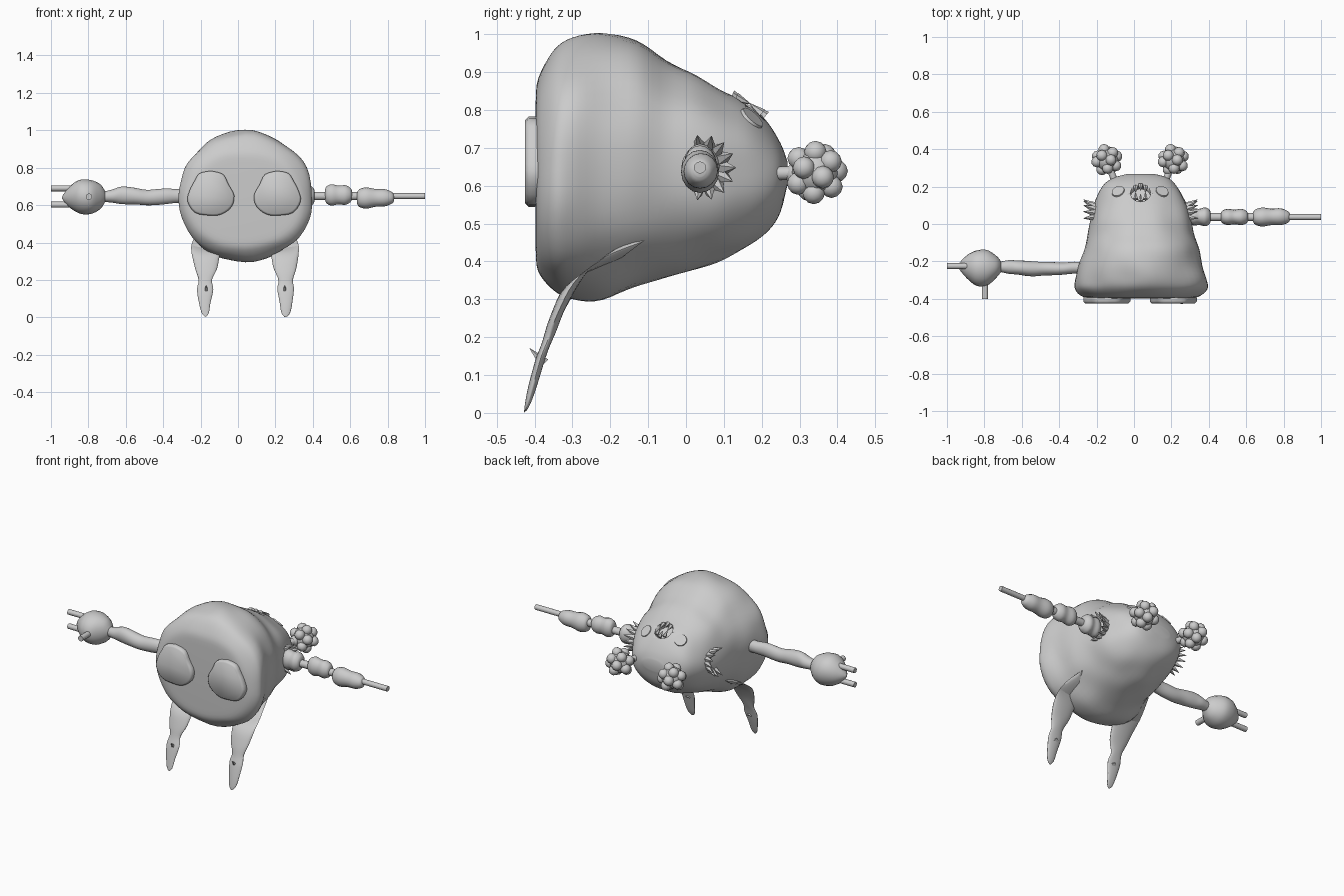
import bpy, bmesh, math
from mathutils import Vector, noise
from mathutils.bvhtree import BVHTree

if "Cube" in bpy.data.objects:
    bpy.data.objects.remove(bpy.data.objects["Cube"])

grey = bpy.data.materials.new("plain grey")
grey.diffuse_color = (0.6, 0.6, 0.6, 1)
grey.use_nodes = True
grey.node_tree.nodes["Principled BSDF"].inputs["Base Color"].default_value = grey.diffuse_color


def finish(bm, name, angle=50):
    bmesh.ops.recalc_face_normals(bm, faces=bm.faces[:])
    me = bpy.data.meshes.new(name)
    bm.to_mesh(me)
    bm.free()
    ob = bpy.data.objects.new(name, me)
    bpy.context.collection.objects.link(ob)
    me.materials.append(grey)
    bpy.ops.object.select_all(action='DESELECT')
    ob.select_set(True)
    bpy.context.view_layer.objects.active = ob
    bpy.ops.object.shade_smooth_by_angle(angle=math.radians(angle))
    return ob


def spline(p, steps):
    """Smooth interpolation through a list of number tuples."""
    out = []
    for i in range(len(p) - 1):
        a, b, c, d = p[max(i - 1, 0)], p[i], p[i + 1], p[min(i + 2, len(p) - 1)]
        for s in range(steps):
            t = s / steps
            out.append([0.5 * (2 * q + (r - o) * t + (2 * o - 5 * q + 4 * r - w) * t * t
                        + (3 * q - o - 3 * r + w) * t ** 3) for o, q, r, w in zip(a, b, c, d)])
    return out + [list(p[-1])]


def loft(name, stations, u, v, sides=20, steps=4, power=2.0, lumps=0.0):
    """Skin elliptical rings (x, y, z, half width along u, half width along v)."""
    bm = bmesh.new()
    u, v = Vector(u), Vector(v)
    rings = []
    for x, y, z, a, b in spline(stations, steps):
        ring = []
        for k in range(sides):
            t = 2 * math.pi * k / sides
            c, s = math.cos(t), math.sin(t)
            c = math.copysign(abs(c) ** (2 / power), c)
            s = math.copysign(abs(s) ** (2 / power), s)
            off = u * a * c + v * b * s
            p = Vector((x, y, z)) + off
            if lumps:
                p += off.normalized() * noise.noise(p * 7) * lumps
            ring.append(bm.verts.new(p))
        rings.append(ring)
    for r, q in zip(rings, rings[1:]):
        for k in range(sides):
            j = (k + 1) % sides
            bm.faces.new((r[k], r[j], q[j], q[k]))
    bm.faces.new(rings[0])
    bm.faces.new(rings[-1])
    return finish(bm, name)


def cone(bm, base, direction, length, r1, r2, seg=12):
    d = Vector(direction).normalized()
    m = d.to_track_quat('Z', 'Y').to_matrix().to_4x4()
    m.translation = Vector(base) + d * length / 2
    bmesh.ops.create_cone(bm, cap_ends=True, segments=seg, radius1=r1, radius2=r2,
                          depth=length, matrix=m)


def rod(name, start, end, r):
    bm = bmesh.new()
    d = Vector(end) - Vector(start)
    cone(bm, start, d, d.length, r, r)
    return finish(bm, name)


# Bell-shaped body: y, left, right, bottom, top
bell = [(-.397, -.19, .27, .43, .83), (-.39, -.27, .345, .37, .89), (-.35, -.315, .395, .325, .955),
        (-.30, -.315, .395, .305, .985), (-.22, -.29, .365, .30, 1.0), (-.13, -.265, .345, .335, .985),
        (-.05, -.25, .325, .36, .93), (.03, -.235, .31, .385, .895), (.10, -.215, .29, .41, .855),
        (.17, -.185, .255, .445, .81), (.22, -.15, .215, .485, .76), (.25, -.10, .17, .53, .71),
        (.268, -.03, .10, .60, .66)]
body = loft("body", [((l + r) / 2, y, (b + t) / 2, (r - l) / 2, (t - b) / 2) for y, l, r, b, t in bell],
            (1, 0, 0), (0, 0, 1), sides=56, power=2.1, lumps=.012)
tree = BVHTree.FromObject(body, bpy.context.evaluated_depsgraph_get())


def drop(x, y):
    """Point and normal on the upper body surface."""
    p, n, _, _ = tree.ray_cast(Vector((x, y, 2)), Vector((0, 0, -1)))
    return p, n


# Eyes: thin oval plates resting on the body
for x, side in ((-.085, "left"), (.15, "right")):
    p, n = drop(x, .175)
    bm = bmesh.new()
    cone(bm, p - n * .004, n, .008, .036, .034, 24)
    finish(bm, side + "_eye", 30)

# Mouth: round cut with two rows of teeth
p, n = drop(.035, .168)
mouth_cutter = rod("mouth_cutter", p - n * .05, p + n * .1, .055)
mouth_cutter.hide_render = True
mouth_cutter.hide_set(True)
cut = body.modifiers.new("mouth", 'BOOLEAN')
cut.operation = 'DIFFERENCE'
cut.object = mouth_cutter
cut.solver = 'EXACT'
bm = bmesh.new()
side_dir = Vector((1, 0, 0))
up_dir = n.cross(side_dir).normalized()
for row in (-1, 1):
    for k in (-1, 0, 1):
        base = p + side_dir * k * .026 + up_dir * row * (.052 - .012 * abs(k)) - n * .004
        cone(bm, base, up_dir * -row + n * .15, .042, .014, .001, 6)
finish(bm, "teeth", 30)

# Foot pads: bean outlines, offset from pad centre
outline = [(.0, .118), (.065, .10), (.095, .045), (.125, -.015), (.11, -.075), (.055, -.115),
           (-.01, -.12), (-.085, -.105), (-.125, -.045), (-.115, .01), (-.09, .06), (-.06, .105), (.0, .118)]
for cx, m, side in ((-.145, 1, "left"), (.21, -1, "right")):
    bm = bmesh.new()
    pts = spline(outline, 3)[:-1]
    rings = [[bm.verts.new((cx + m * x * s, y, .665 + z * s)) for x, z in pts]
             for y, s in ((-.37, .93), (-.395, 1), (-.415, 1), (-.425, .92))]
    for r, q in zip(rings, rings[1:]):
        for k in range(len(pts)):
            j = (k + 1) % len(pts)
            bm.faces.new((r[k], r[j], q[j], q[k]))
    bm.faces.new(rings[0])
    bm.faces.new(rings[-1])
    finish(bm, side + "_foot_pad")

# Drooping ears beneath the body
for cx, m, side in ((-.17, -1, "left"), (.25, 1, "right")):
    path = [(-.05, -.13, .44, .085, .07), (-.01, -.23, .40, .082, .065), (0, -.295, .345, .075, .045),
            (0, -.338, .265, .062, .03), (.005, -.362, .20, .038, .022), (.006, -.382, .15, .044, .02),
            (.008, -.402, .08, .033, .017), (.006, -.417, .025, .022, .01), (.004, -.424, .004, .006, .003)]
    loft(side + "_ear", [(cx + m * x, y, z, a, b) for x, y, z, a, b in path],
         (1, 0, 0), (0, .8, .6), lumps=.006)
    bm = bmesh.new()
    cone(bm, (cx, -.375, .13), (0, -.75, .8), .055, .016, .001, 5)
    finish(bm, side + "_ear_spur", 30)

# Pom-poms on short stalks
for cx, sx, side in ((-.145, -.10, "left"), (.21, .165, "right")):
    c = Vector((cx, .342, .635))
    rod(side + "_pompom_stalk", (sx, .22, .632), c, .018)
    bm = bmesh.new()
    bmesh.ops.create_uvsphere(bm, u_segments=12, v_segments=8, radius=.062)
    for k in range(14):
        h = 1 - 2 * (k + .5) / 14
        r, t = math.sqrt(1 - h * h), k * 2.39996
        start = len(bm.verts)
        ret = bmesh.ops.create_icosphere(bm, subdivisions=2, radius=.03)
        bmesh.ops.translate(bm, verts=ret["verts"],
                            vec=Vector((r * math.cos(t), r * math.sin(t), h)) * .058)
    bmesh.ops.translate(bm, verts=bm.verts[:], vec=c)
    finish(bm, side + "_pompom")

# Spiky cheek tufts fanned around each side
for cx, m, side in ((-.205, -1, "left"), (.275, 1, "right")):
    bm = bmesh.new()
    for k in range(9):
        t = math.radians(-100 + 25 * k)
        d = Vector((0, math.cos(t), math.sin(t)))
        cone(bm, Vector((cx, .045, .648)) + d * .05, d * .55 + Vector((m, 0, 0)), .075, .022, .001, 5)
    finish(bm, side + "_cheek_tuft", 30)

# Lumpy left arm and hand, with three rod fingers
arm = [(-.25, -.235, .645, .028, .038), (-.32, -.235, .645, .03, .035), (-.38, -.24, .645, .03, .04),
       (-.47, -.238, .645, .036, .042), (-.54, -.24, .65, .042, .045), (-.62, -.235, .648, .038, .047),
       (-.67, -.232, .645, .04, .038), (-.73, -.23, .645, .03, .03)]
loft("left_arm", arm, (0, 1, 0), (0, 0, 1), lumps=.012)
hand = [(-.71, -.23, .645, .03, .03), (-.735, -.23, .645, .06, .065), (-.785, -.235, .645, .095, .088),
        (-.84, -.235, .647, .095, .09), (-.885, -.228, .645, .07, .068), (-.92, -.225, .642, .035, .035),
        (-.94, -.225, .64, .006, .006)]
loft("left_hand", hand, (0, 1, 0), (0, 0, 1), lumps=.008)
for z, name in ((.69, "upper_finger"), (.602, "lower_finger")):
    rod(name, (-.85, -.225, z), (-1, -.225, z), .016)
rod("thumb", (-.797, -.25, .645), (-.797, -.40, .645), .017)

# Right arm: beads strung on a rod
rod("right_arm_rod", (.25, .037, .648), (1, .037, .648), .016)
rod("right_arm_core", (.30, .037, .648), (.72, .037, .648), .022)


def bead(name, x0, x1, z, ry, rz):
    prof = ((0, .35), (.06, .72), (.25, .97), (.5, .9), (.75, .98), (.94, .7), (1, .35))
    loft(name, [(x0 + (x1 - x0) * t, .037, z, ry * s, rz * s * (1.12 - .2 * t)) for t, s in prof],
         (0, 1, 0), (0, 0, 1), sides=16, lumps=.008)


bead("shoulder_bead", .29, .41, .65, .05, .06)
bead("elbow_bead", .465, .61, .655, .044, .055)
bead("wrist_bead", .635, .835, .638, .048, .052)
